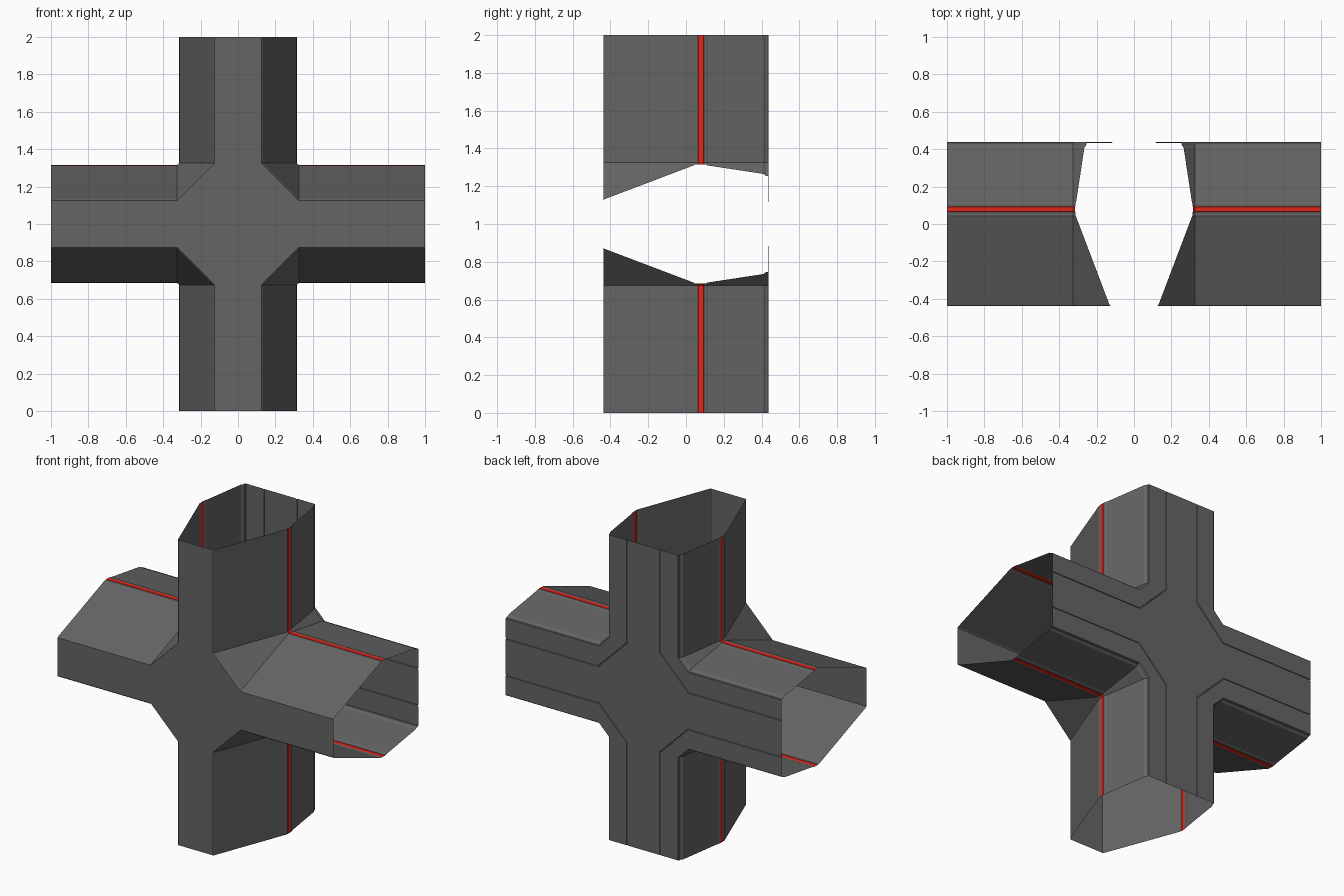
import bpy, bmesh

if "Cube" in bpy.data.objects:
    bpy.data.objects.remove(bpy.data.objects["Cube"])

START, END, MID = 0.325, 1.0, 1.0   # arm start, arm end, height of the crossing


def quadrant_path(w):
    # (x, z) path: down one arm, across the chamfered corner, out the next arm
    return [(w, END), (w, START), (START, w), (END, w)]


def sweep(bm, profile):
    # sweep the (depth, half width) profile around all four inner corners
    for sx in (1, -1):
        for sz in (1, -1):
            rows = [[bm.verts.new((sx * x, y, MID + sz * z)) for x, z in quadrant_path(w)]
                    for y, w in profile]
            for a, b in zip(rows, rows[1:]):
                for i in range(3):
                    bm.faces.new((a[i], a[i + 1], b[i + 1], b[i]))


def cross_panel(bm, y, w):
    # flat cross: centre octagon plus one rectangle per arm
    def face(pts):
        bm.faces.new([bm.verts.new((x, y, MID + z)) for x, z in pts])
    s, e = START, END
    face([(w, s), (s, w), (s, -w), (w, -s), (-w, -s), (-s, -w), (-s, w), (-w, s)])
    for k in (1, -1):
        face([(-w, k * s), (w, k * s), (w, k * e), (-w, k * e)])
        face([(k * s, -w), (k * e, -w), (k * e, w), (k * s, w)])


def finish(bm, name, colour):
    bmesh.ops.remove_doubles(bm, verts=bm.verts, dist=0.0002)
    bmesh.ops.recalc_face_normals(bm, faces=bm.faces)
    me = bpy.data.meshes.new(name)
    bm.to_mesh(me)
    bm.free()
    mat = bpy.data.materials.new(name + "_material")
    mat.diffuse_color = colour
    mat.use_nodes = True
    mat.node_tree.nodes["Principled BSDF"].inputs["Base Color"].default_value = mat.diffuse_color
    me.materials.append(mat)
    ob = bpy.data.objects.new(name, me)
    bpy.context.collection.objects.link(ob)


# side walls in front of and behind the red strip, including the back groove
front = [(-0.438, 0.125), (-0.432, 0.131), (0.04, 0.31), (0.046, 0.314), (0.064, 0.314)]
back = [(0.094, 0.314), (0.108, 0.314), (0.114, 0.31), (0.41, 0.265), (0.42, 0.256),
        (0.434, 0.254), (0.438, 0.25), (0.438, 0.126), (0.434, 0.124),
        (0.434, 0.117), (0.438, 0.115)]
bm = bmesh.new()
sweep(bm, front)
sweep(bm, back)
cross_panel(bm, *front[0])
cross_panel(bm, *back[-1])
finish(bm, "corridor_shell", (0.13, 0.13, 0.13, 1))

# red strips along the widest line of the walls
bm = bmesh.new()
sweep(bm, [(0.064, 0.314), (0.066, 0.316), (0.092, 0.316), (0.094, 0.314)])
finish(bm, "red_strips", (0.75, 0.02, 0.01, 1))
